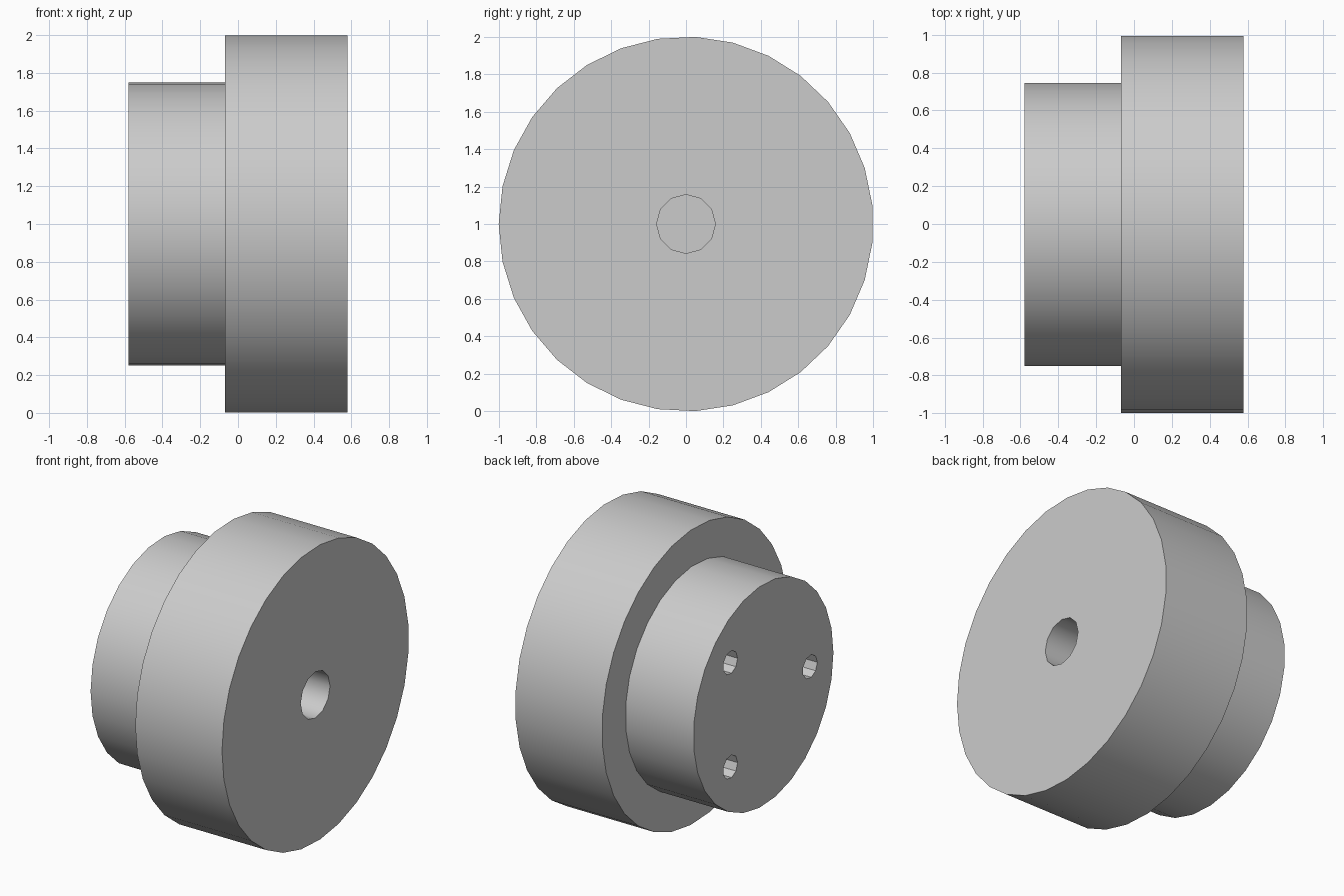
import bpy
import bmesh
from math import cos, sin, pi, radians

cube = bpy.data.objects.get("Cube")
if cube:
    bpy.data.objects.remove(cube, do_unlink=True)

grey = bpy.data.materials.new("plain grey")
grey.use_nodes = True
colour = (0.6, 0.6, 0.6, 1)
grey.diffuse_color = colour
grey.node_tree.nodes["Principled BSDF"].inputs["Base Color"].default_value = colour

AXLE_Z = 1.0
END, STEP, FACE = -0.58, -0.07, 0.58   # boss end, shoulder, disc face


def cylinder(name, x0, x1, radius, sides, y=0.0, z=0.0):
    """Prism along x, with its first corner towards -y."""
    bm = bmesh.new()
    rings = []
    for x in (x0, x1):
        rings.append([bm.verts.new((x, y - radius * cos(2 * pi * i / sides),
                                    AXLE_Z + z + radius * sin(2 * pi * i / sides)))
                      for i in range(sides)])
    a, b = rings
    bm.faces.new(a)
    bm.faces.new(b)
    for i in range(sides):
        j = (i + 1) % sides
        bm.faces.new((a[i], a[j], b[j], b[i]))
    bmesh.ops.recalc_face_normals(bm, faces=bm.faces)
    mesh = bpy.data.meshes.new(name)
    bm.to_mesh(mesh)
    bm.free()
    mesh.materials.append(grey)
    obj = bpy.data.objects.new(name, mesh)
    bpy.context.collection.objects.link(obj)
    return obj


def activate(obj):
    bpy.ops.object.select_all(action='DESELECT')
    obj.select_set(True)
    bpy.context.view_layer.objects.active = obj


def drill(part, cutter):
    activate(part)
    mod = part.modifiers.new("hole", 'BOOLEAN')
    mod.operation = 'DIFFERENCE'
    mod.solver = 'EXACT'
    mod.object = cutter
    bpy.ops.object.modifier_apply(modifier=mod.name)
    bpy.data.objects.remove(cutter, do_unlink=True)


# Large disc with the central bore, closed off by the boss behind it
disc = cylinder("disc", STEP, FACE, 1.0, 31)
drill(disc, cylinder("bore_cutter", STEP - 0.1, FACE + 0.1, 0.157, 12))

# Smaller boss with three bolt holes, closed off by the disc
boss = cylinder("boss", END, STEP, 0.75, 27)
for degrees in (45, -45, 180):
    angle = radians(degrees)
    drill(boss, cylinder("bolt_hole_cutter", END - 0.1, STEP + 0.1, 0.078, 9,
                         0.5 * cos(angle), 0.5 * sin(angle)))

# Smooth round walls, sharp rims
for part in (disc, boss):
    activate(part)
    bpy.ops.object.shade_smooth_by_angle(angle=radians(32))
